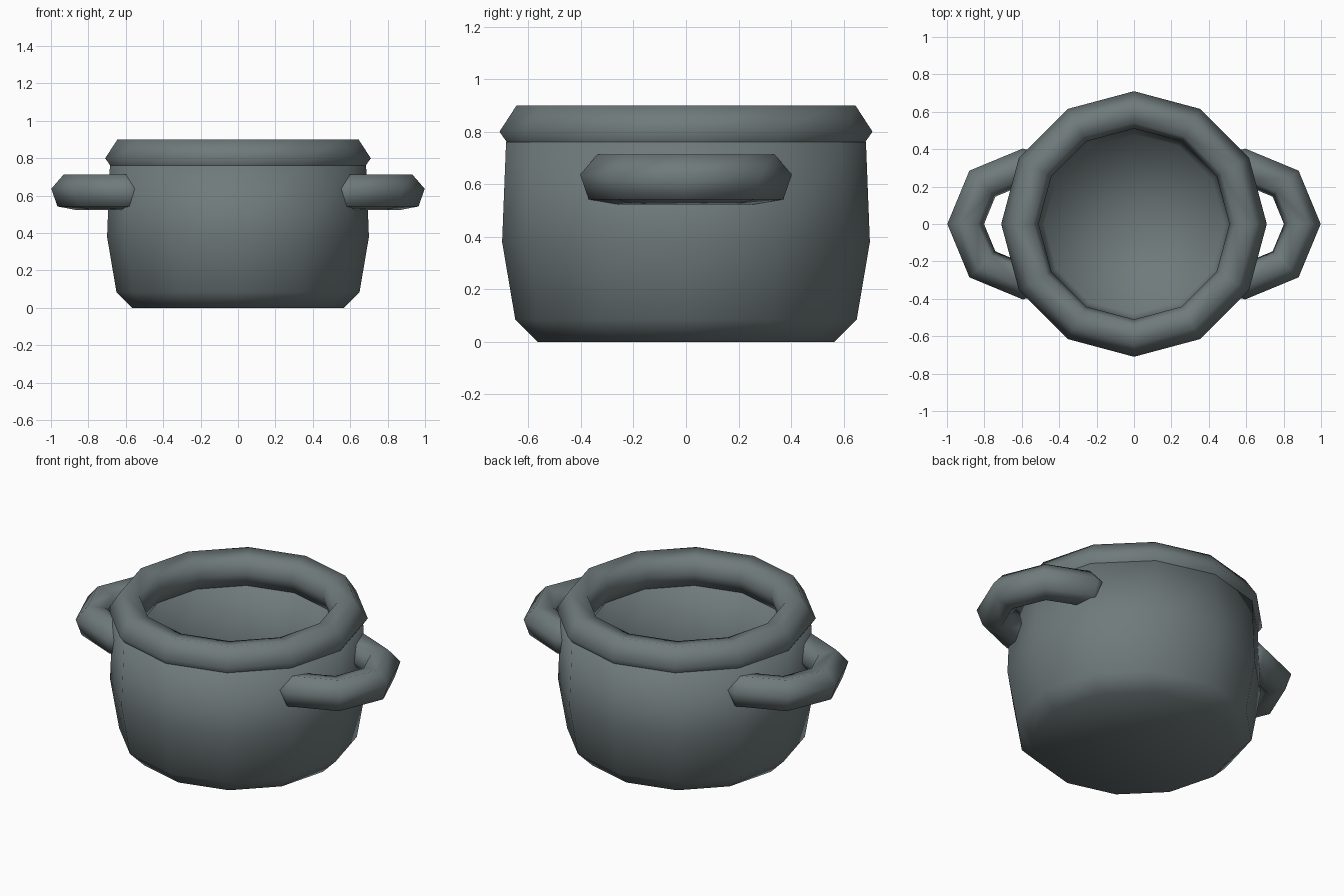
import bpy, bmesh, math

if "Cube" in bpy.data.objects:
    bpy.data.objects.remove(bpy.data.objects["Cube"])

metal = bpy.data.materials.new("dark grey metal")
metal.diffuse_color = (0.16, 0.195, 0.20, 1)
metal.use_nodes = True
metal.node_tree.nodes["Principled BSDF"].inputs["Base Color"].default_value = metal.diffuse_color


def sweep(name, rings, close_along, close_section):
    """Join rings of points into a smooth surface."""
    bm = bmesh.new()
    vs = [[bm.verts.new(p) for p in ring] for ring in rings]
    n, m = len(vs), len(vs[0])
    for i in range(n if close_along else n - 1):
        a, b = vs[i], vs[(i + 1) % n]
        for j in range(m if close_section else m - 1):
            k = (j + 1) % m
            bm.faces.new((a[j], b[j], b[k], a[k]))
    if not close_along:          # cap both ends of an open tube
        bm.faces.new(vs[0])
        bm.faces.new(vs[-1])
    bmesh.ops.remove_doubles(bm, verts=bm.verts, dist=1e-5)
    bmesh.ops.recalc_face_normals(bm, faces=bm.faces)
    me = bpy.data.meshes.new(name)
    bm.to_mesh(me)
    bm.free()
    me.materials.append(metal)
    me.shade_smooth()
    ob = bpy.data.objects.new(name, me)
    bpy.context.collection.objects.link(ob)
    return ob


def lathe(name, profile, closed, sides=12):
    rings = []
    for i in range(sides):
        a = 2 * math.pi * i / sides
        rings.append([(r * math.cos(a), r * math.sin(a), z) for r, z in profile])
    return sweep(name, rings, True, closed)


# Pot body: outside wall, then inside wall and floor
lathe("pot_body", [(0, 0), (0.565, 0), (0.65, 0.085), (0.70, 0.38), (0.685, 0.76),
                   (0.54, 0.76), (0.515, 0.38), (0.48, 0.12), (0, 0.09)], False)

# Thick rolled rim
lathe("pot_rim", [(0.71, 0.80), (0.645, 0.90), (0.54, 0.885),
                  (0.51, 0.80), (0.535, 0.72), (0.64, 0.70)], True)


# Side handles: hexagonal tube bent in a half ring, ends sunk in the wall
def handle(name, side):
    cx, cz, major, minor = 0.595, 0.618, 0.305, 0.1
    path = [(a, 0.0, major) for a in range(-90, 91, 45)]
    path = [(-90, -0.07, 0.285)] + path + [(90, -0.07, 0.285)]
    rings = []
    for a, shift, rad in path:
        t = math.radians(a)
        ring = []
        for j in range(6):
            s = math.radians(11 + 60 * j)
            r = rad + minor * math.cos(s)
            ring.append((side * (cx + shift + r * math.cos(t)), r * math.sin(t),
                         cz + minor * math.sin(s)))
        rings.append(ring)
    sweep(name, rings, False, True)


handle("right_handle", 1)
handle("left_handle", -1)
